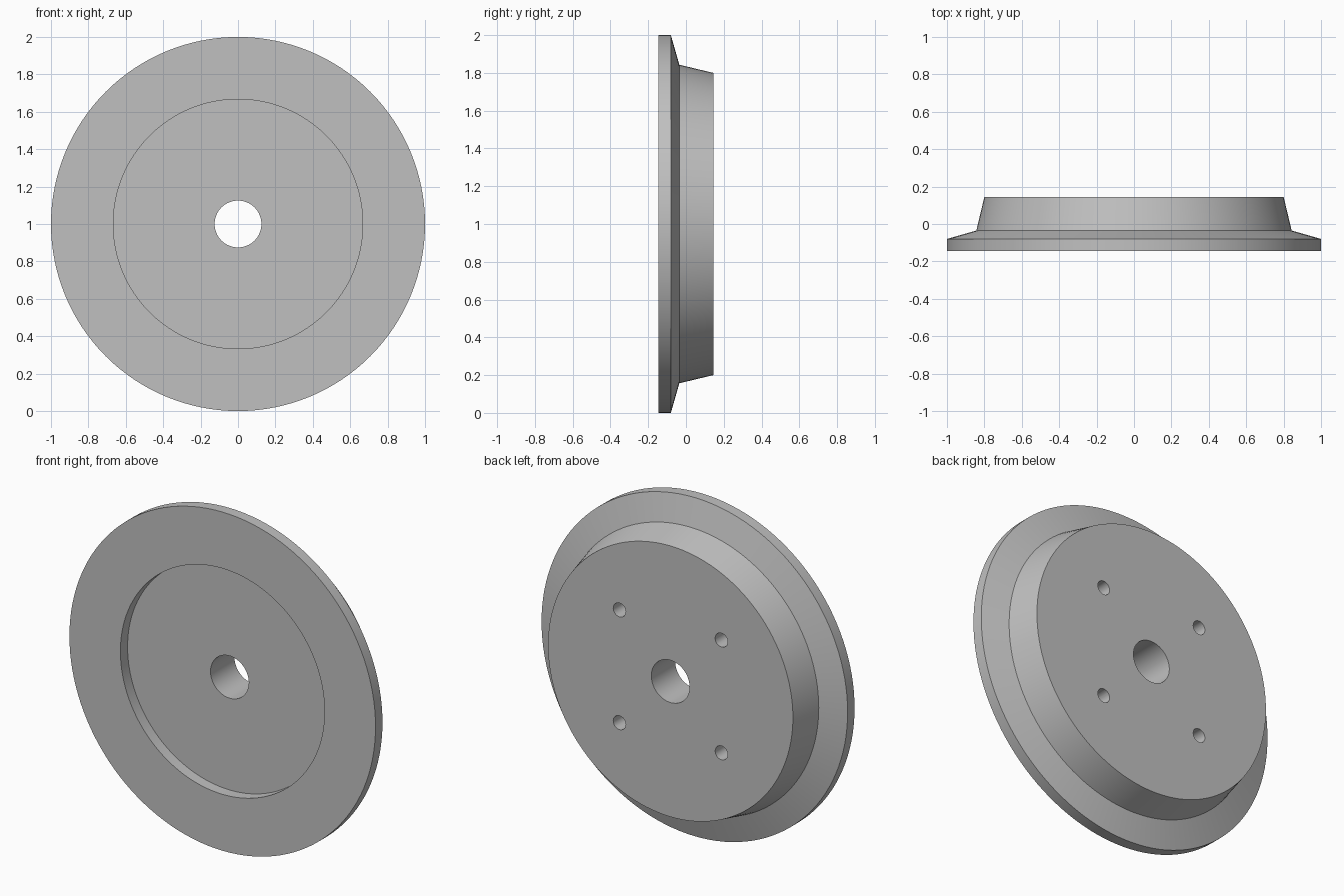
import bpy, bmesh, math
from mathutils import Matrix, Vector

cube = bpy.data.objects.get("Cube")
if cube:
    bpy.data.objects.remove(cube, do_unlink=True)

SEGMENTS = 128
HALF = 0.145          # half thickness along y
BORE = 0.125          # centre hole radius
BOLT = 0.333          # bolt hole offset in x and z
CENTRE = Vector((0, 0, 1))

grey = bpy.data.materials.new("plain grey")
grey.use_nodes = True
colour = (0.53, 0.53, 0.53, 1)
grey.diffuse_color = colour
grey.node_tree.nodes["Principled BSDF"].inputs["Base Color"].default_value = colour


def add_object(name, bm):
    bmesh.ops.recalc_face_normals(bm, faces=bm.faces[:])
    mesh = bpy.data.meshes.new(name)
    bm.to_mesh(mesh)
    bm.free()
    mesh.materials.append(grey)
    obj = bpy.data.objects.new(name, mesh)
    bpy.context.collection.objects.link(obj)
    return obj


# Flanged disc: closed (radius, y) section turned about the y axis
section = [
    (BORE, -0.078), (0.667, -0.078), (0.667, -HALF),   # front recess
    (1, -HALF), (1, -0.08),                            # outer rim
    (0.843, -0.035), (0.8, HALF), (BORE, HALF),        # sloped shoulder and hub
]
bm = bmesh.new()
rings = []
for i in range(SEGMENTS):
    turn = Matrix.Rotation(math.tau * i / SEGMENTS, 3, 'Y')
    rings.append([bm.verts.new(turn @ Vector((r, y, 0)) + CENTRE) for r, y in section])
for i, ring in enumerate(rings):
    following = rings[(i + 1) % SEGMENTS]
    for j in range(len(section)):
        k = (j + 1) % len(section)
        bm.faces.new((ring[j], ring[k], following[k], following[j]))
disc = add_object("flanged_disc", bm)

# Four blind bolt holes in the back face
bm = bmesh.new()
depth = 0.17
for sx in (-1, 1):
    for sz in (-1, 1):
        place = Matrix.Translation(CENTRE + Vector((sx * BOLT, HALF, sz * BOLT)))
        bmesh.ops.create_cone(
            bm, cap_ends=True, segments=32, radius1=0.041, radius2=0.041,
            depth=2 * depth, matrix=place @ Matrix.Rotation(math.pi / 2, 4, 'X'))
cutter = add_object("bolt_hole_cutter", bm)

drill = disc.modifiers.new("bolt_holes", 'BOOLEAN')
drill.operation = 'DIFFERENCE'
drill.solver = 'EXACT'
drill.object = cutter

bpy.ops.object.select_all(action='DESELECT')
disc.select_set(True)
bpy.context.view_layer.objects.active = disc
bpy.ops.object.modifier_apply(modifier=drill.name)
bpy.data.objects.remove(cutter, do_unlink=True)
bpy.ops.object.shade_smooth_by_angle(angle=math.radians(30))
